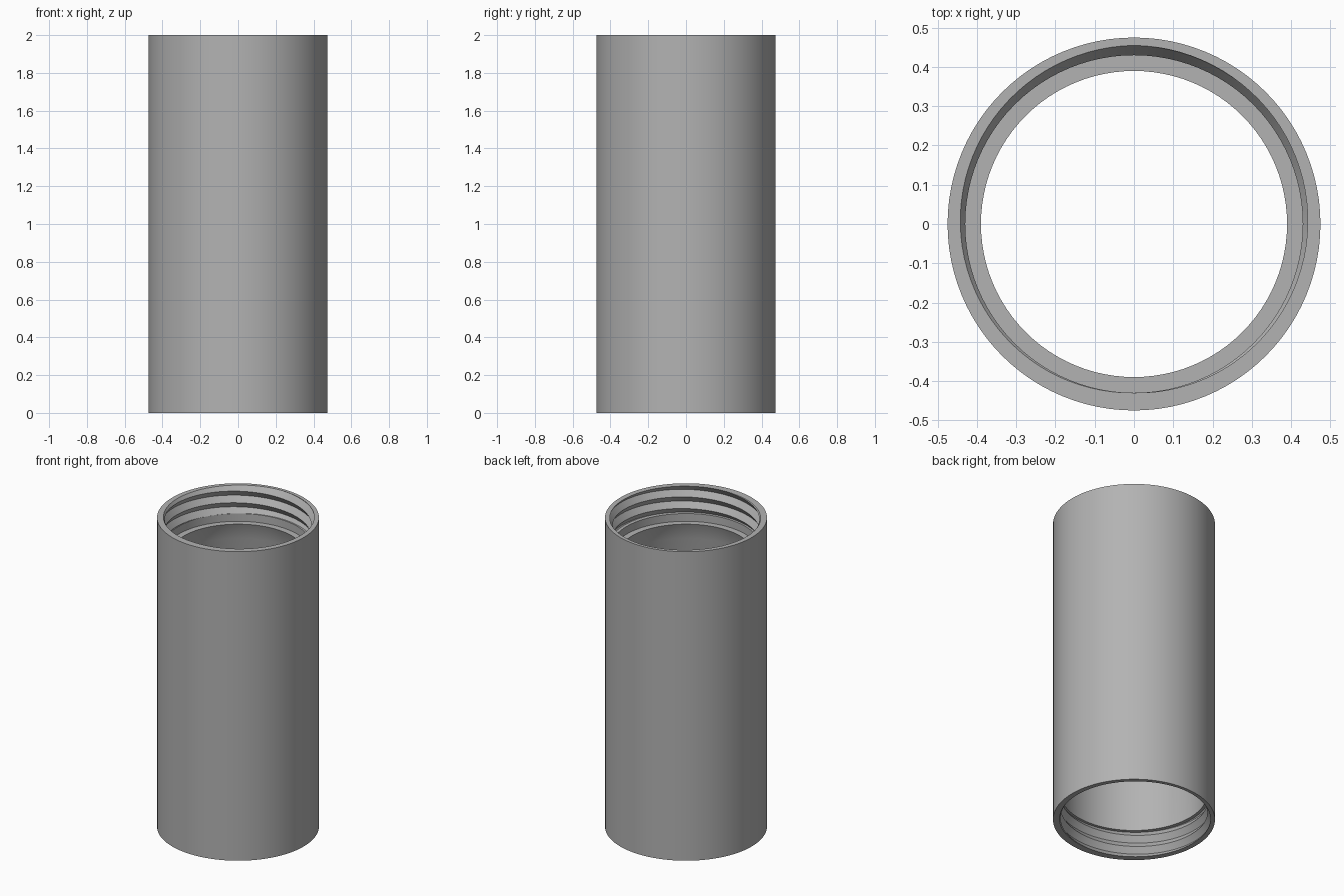
import bpy, bmesh
from math import sin, cos, tau, pi, radians

SEG = 96
HEIGHT = 2.0
R_OUT, R_BORE, R_ROOT, R_LIP = 0.475, 0.43, 0.455, 0.39
PITCH, THREAD = 0.075, 0.175

cube = bpy.data.objects.get("Cube")
if cube:
    bpy.data.objects.remove(cube)

grey = bpy.data.materials.new("plain grey")
grey.use_nodes = True
COLOR = (0.45, 0.45, 0.45, 1)
grey.diffuse_color = COLOR
grey.node_tree.nodes["Principled BSDF"].inputs["Base Color"].default_value = COLOR


def loft(bm, rows):
    """Skin neighbouring rows of points, each row running once around."""
    rings = [[bm.verts.new(p) for p in row] for row in rows]
    for a, b in zip(rings, rings[1:]):
        for i in range(len(a) - 1):
            bm.faces.new((a[i], a[i + 1], b[i + 1], b[i]))


def circle(r, z):
    return [(r * cos(tau * i / SEG), r * sin(tau * i / SEG), z) for i in range(SEG + 1)]


def thread_radius(z, turn, base):
    """Triangular thread: crest at the bore radius, root half a pitch away."""
    phase = ((z - base) / PITCH - turn) % 1.0
    return R_BORE + (R_ROOT - R_BORE) * (1 - abs(2 * phase - 1))


def thread_rows(low, high, base):
    """Rows that follow crest and root of the helix, clipped to low..high."""
    rows = []
    start = -2 * (int((base - low) / PITCH) + 3)
    for k in range(start, start + 2 * int(THREAD / PITCH + 7)):
        row = []
        for i in range(SEG + 1):
            turn = i / SEG + 0.25
            z = min(max(base + PITCH * (k / 2 + turn), low), high)
            r = thread_radius(z, turn, base)
            row.append((r * cos(tau * i / SEG), r * sin(tau * i / SEG), z))
        rows.append(row)
    return rows


def end_row(z, base):
    row = []
    for i in range(SEG + 1):
        r = thread_radius(z, i / SEG + 0.25, base)
        row.append((r * cos(tau * i / SEG), r * sin(tau * i / SEG), z))
    return row


def finish(name, bm):
    bmesh.ops.remove_doubles(bm, verts=bm.verts, dist=0.00005)
    bmesh.ops.dissolve_degenerate(bm, edges=bm.edges, dist=0.00005)
    bmesh.ops.recalc_face_normals(bm, faces=bm.faces)
    mesh = bpy.data.meshes.new(name)
    bm.to_mesh(mesh)
    bm.free()
    mesh.materials.append(grey)
    ob = bpy.data.objects.new(name, mesh)
    bpy.context.collection.objects.link(ob)
    bpy.ops.object.select_all(action="DESELECT")
    ob.select_set(True)
    bpy.context.view_layer.objects.active = ob
    bpy.ops.object.shade_smooth_by_angle(angle=radians(20))


bm = bmesh.new()
top_end = HEIGHT - THREAD
# Outer wall with both end rims
loft(bm, [end_row(0, 0), circle(R_OUT, 0), circle(R_OUT, HEIGHT), end_row(HEIGHT, HEIGHT)])
# Threaded sockets
loft(bm, thread_rows(0, THREAD, 0))
loft(bm, thread_rows(top_end, HEIGHT, HEIGHT))
# Bore, conical underside of the lip, flat lip and relief below the upper thread
loft(bm, [end_row(THREAD, 0), circle(R_BORE, THREAD), circle(R_BORE, 1.665),
          circle(R_LIP, 1.775), circle(R_BORE, 1.775),
          circle(R_BORE, top_end), end_row(top_end, HEIGHT)])
finish("threaded_tube", bm)
